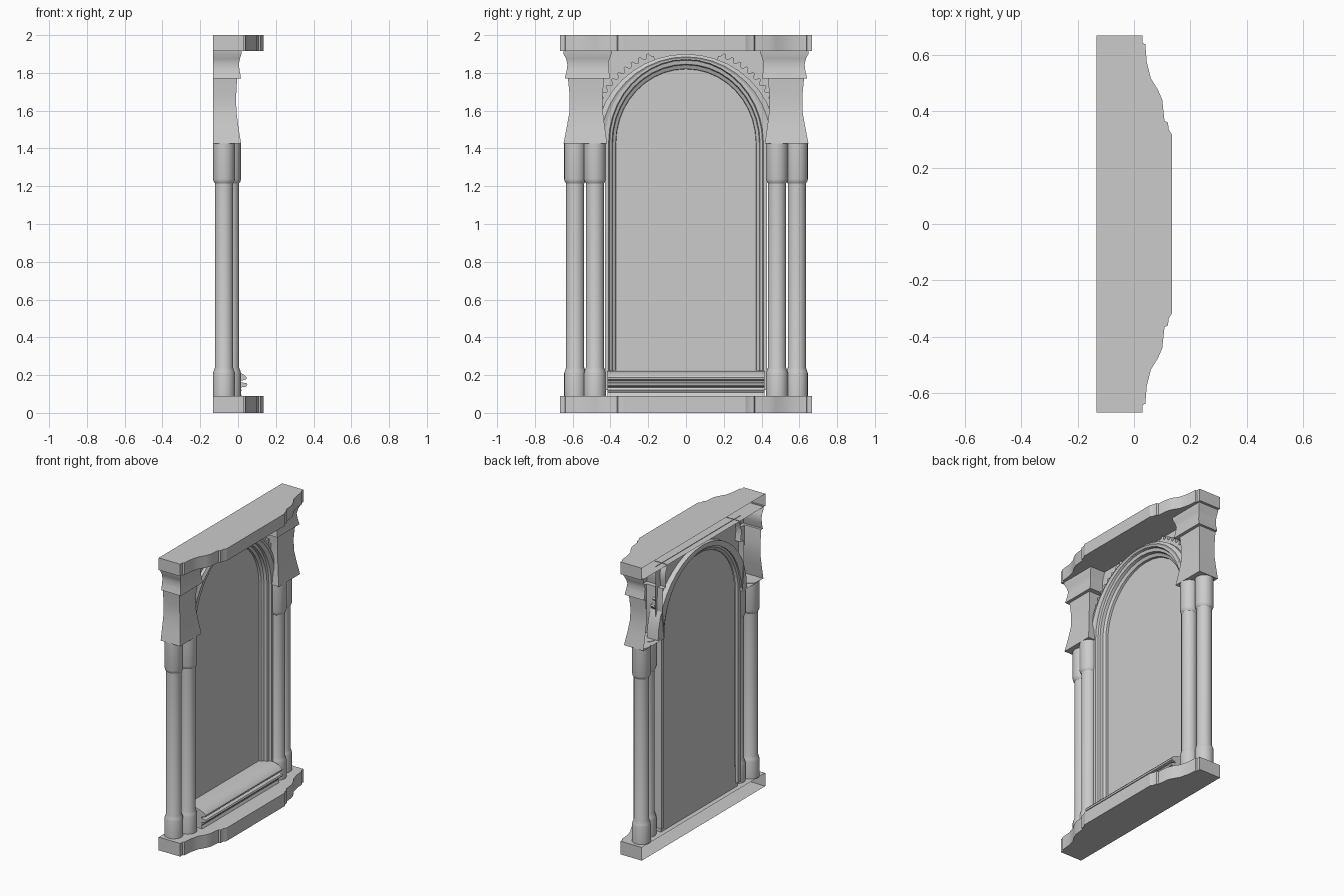
import bpy, bmesh, math

if "Cube" in bpy.data.objects:
    bpy.data.objects.remove(bpy.data.objects["Cube"])


def make(name, verts, faces):
    me = bpy.data.meshes.new(name)
    bm = bmesh.new()
    vs = [bm.verts.new(v) for v in verts]
    for f in faces:
        bm.faces.new([vs[i] for i in f])
    bmesh.ops.recalc_face_normals(bm, faces=bm.faces)
    bm.to_mesh(me)
    bm.free()
    ob = bpy.data.objects.new(name, me)
    bpy.context.collection.objects.link(ob)
    return ob


def loft(name, loops, closed=True, caps=(), ring=False):
    """Bridge equal-length loops; closed joins each loop, ring joins last loop to first."""
    n = len(loops[0])
    verts = [p for l in loops for p in l]
    faces = []
    for k in range(len(loops) if ring else len(loops) - 1):
        a, b = k * n, (k + 1) % len(loops) * n
        for i in range(n if closed else n - 1):
            j = (i + 1) % n
            faces.append((a + i, a + j, b + j, b + i))
    for c in caps:
        s = (c % len(loops)) * n
        faces.append(tuple(range(s, s + n)))
    return make(name, verts, faces)


def arch(half, rise, bottom, x, seg=20, spring=1.43):
    """Round-headed outline in the yz plane, left foot to right foot."""
    pts = [(x, -half * math.cos(math.pi * i / seg),
            spring + rise * math.sin(math.pi * i / seg)) for i in range(seg + 1)]
    if bottom is None:
        return pts
    return [(x, -half, bottom)] + pts + [(x, half, bottom)]


# Base and cornice slabs with stepped, bowed front and open back
edge = [(-.133, .667), (.03, .667), (.03, .64), (.04, .637), (.045, .575), (.06, .515),
        (.085, .475), (.10, .44), (.108, .365), (.12, .36), (.123, .335), (.135, .315)]
outline = edge + [(x, -y) for x, y in reversed(edge)]
for name, z0, z1 in (("base_slab", 0, .09), ("cornice_slab", 1.917, 2)):
    loft(name, [[(x, y, z) for x, y in outline] for z in (z0, z1)], closed=False, caps=(0, -1))

# Paired columns and capitals on each side
col = [(.058, .085), (.058, .209), (.055, .22), (.048, .24), (.048, 1.215), (.055, 1.225),
       (.058, 1.238), (.058, 1.43)]
# capital levels: z, outer y, inner y, front x
cap = [(1.427, .648, .418, .016), (1.52, .63, .431, .001), (1.60, .616, .441, -.009),
       (1.68, .616, .441, -.010), (1.77, .625, .435, -.005), (1.77, .642, .402, .016),
       (1.81, .632, .408, .009), (1.845, .628, .411, .004), (1.875, .635, .405, .010),
       (1.90, .648, .394, .018), (1.92, .65, .39, .02)]
for side, s in (("left", -1), ("right", 1)):
    for part, cx, cy in (("outer", -.074, .587), ("inner", -.042, .482)):
        loft(f"{side}_{part}_column",
             [[(cx + r * math.cos(i * math.tau / 24), s * cy + r * math.sin(i * math.tau / 24), z)
               for i in range(24)] for r, z in col], caps=(0, -1))
    loft(f"{side}_capital",
         [[(-.132, s * yo, z), (xf, s * yo, z), (xf, s * yi, z), (-.132, s * yi, z)]
          for z, yo, yi, xf in cap], closed=False, caps=(0,))

# Arched back panel
panel = arch(.385, .41, .18, -.10)
make("back_panel", panel, [tuple(range(len(panel)))])

# Stepped moulding framing the panel
profile = [(.37, .39, -.10), (.372, .392, -.085), (.388, .412, -.075), (.392, .416, -.055),
           (.405, .437, -.05), (.41, .442, -.035), (.43, .462, -.035), (.43, .462, -.115),
           (.40, .43, -.115), (.39, .41, -.10)]
loft("arch_frame", [arch(h, r, .12, x) for h, r, x in profile], closed=False)

# Heavy outer arch above the springing line
ring = [(.42, .44, -.04), (.45, .455, -.03), (.48, .47, -.04), (.48, .47, -.125), (.42, .44, -.125)]
loft("outer_arch", [arch(h, r, None, x) for h, r, x in ring], closed=False, ring=True)

# Spandrels and their serrated leaf trim
for side, s in (("left", -1), ("right", 1)):
    angs = [math.radians(15 + 75 * i / 12) for i in range(13)]
    low = [(-.09, s * .475 * math.cos(a), 1.43 + .465 * math.sin(a)) for a in angs]
    loft(f"{side}_spandrel", [low, [(x, y, 1.92) for x, y, z in low]], closed=False)

    n = 36
    loops = [[], [], [], []]
    for i in range(n + 1):
        a = math.radians(24 + 46 * i / n)
        k = 1.10 if i % 4 in (1, 2) else 1.055
        for loop, f, x in zip(loops, (1.0, 1.0, k, k), (-.09, -.06, -.06, -.09)):
            loop.append((x, s * .475 * f * math.cos(a), min(1.43 + .465 * f * math.sin(a), 1.93)))
    loft(f"{side}_leaf_trim", loops, closed=False)

# Moulded sill
sill = [(-.10, .225), (-.02, .222), (.01, .213), (.035, .20), (.045, .188), (.043, .177),
        (.015, .17), (.015, .162), (.045, .157), (.05, .148), (.042, .139), (.012, .134),
        (.02, .12), (.012, .108), (.02, .09), (-.10, .09)]
loft("sill", [[(x, y, z) for x, z in sill] for y in (-.415, .415)], caps=(0, -1))

# Smooth rounded parts, keep hard edges
bpy.ops.object.select_all(action='SELECT')
bpy.context.view_layer.objects.active = bpy.data.objects["sill"]
bpy.ops.object.shade_smooth_by_angle(angle=math.radians(30))
